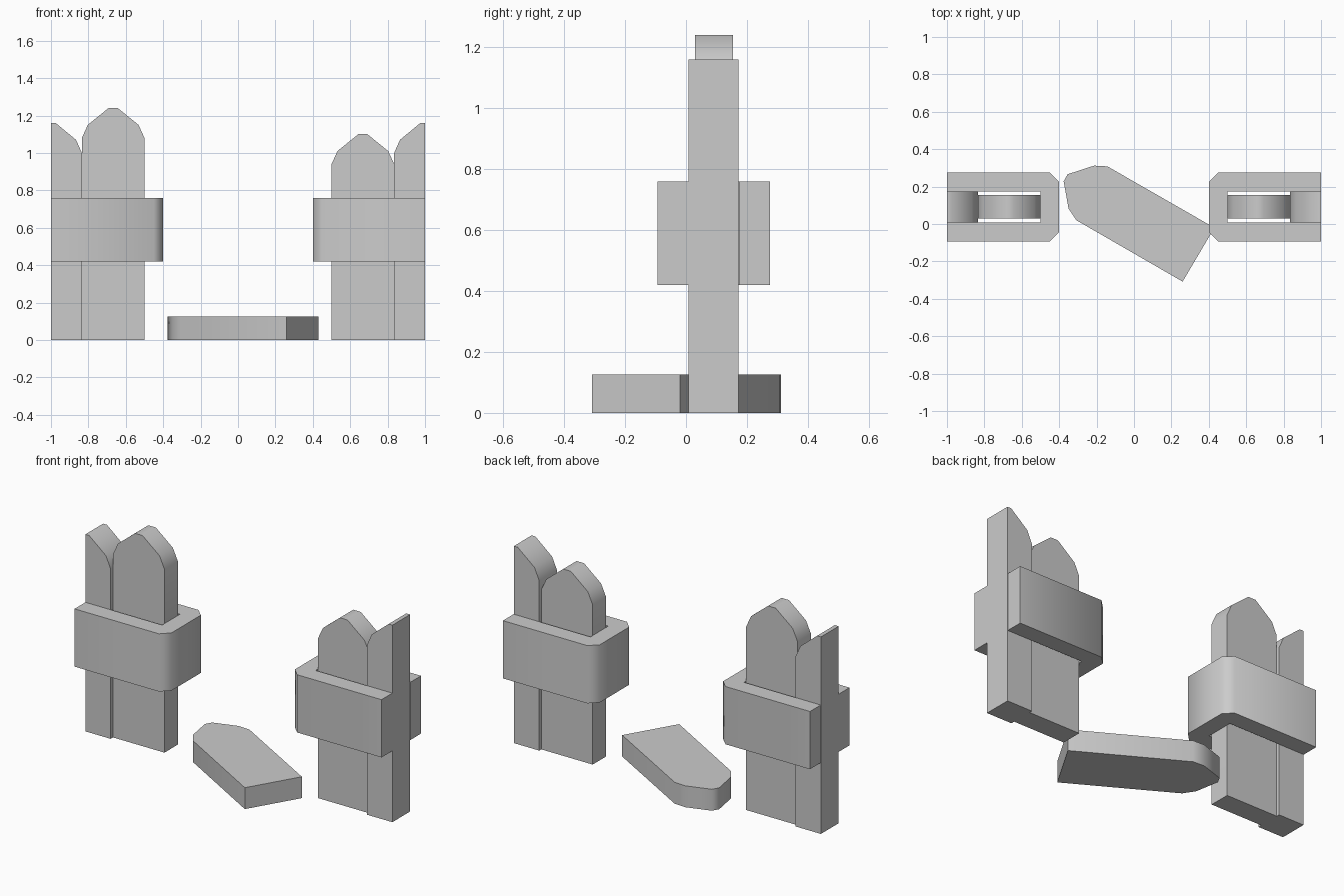
import bpy, bmesh
from mathutils import Vector

if "Cube" in bpy.data.objects:
    bpy.data.objects.remove(bpy.data.objects["Cube"])


def prism(name, profile, axis, start, end):
    """Extrude a 2D profile along 'Y' (points are x, z) or 'Z' (points are x, y)."""
    bm = bmesh.new()
    if axis == 'Y':
        verts = [bm.verts.new((a, start, b)) for a, b in profile]
        step = Vector((0, end - start, 0))
    else:
        verts = [bm.verts.new((a, b, start)) for a, b in profile]
        step = Vector((0, 0, end - start))
    face = bm.faces.new(verts)
    ext = bmesh.ops.extrude_face_region(bm, geom=[face])
    moved = [v for v in ext['geom'] if isinstance(v, bmesh.types.BMVert)]
    bmesh.ops.translate(bm, verts=moved, vec=step)
    bmesh.ops.recalc_face_normals(bm, faces=bm.faces)
    mesh = bpy.data.meshes.new(name)
    bm.to_mesh(mesh)
    bm.free()
    obj = bpy.data.objects.new(name, mesh)
    bpy.context.collection.objects.link(obj)
    # smooth the bevelled tips and corners, keep right angles sharp
    bpy.ops.object.select_all(action='DESELECT')
    obj.select_set(True)
    bpy.context.view_layer.objects.active = obj
    bpy.ops.object.shade_smooth_by_angle(angle=0.87)
    return obj


for side, sign, top in (("left", -1, 1.24), ("right", 1, 1.10)):
    def flip(points):
        return [(sign * a, b) for a, b in points]

    # full picket with pointed top
    picket = [(0.5, 0), (0.835, 0), (0.835, top - 0.16), (0.803, top - 0.09),
              (0.692, top), (0.643, top), (0.532, top - 0.09), (0.5, top - 0.16)]
    prism(side + "_picket", flip(picket), 'Y', 0.03, 0.154)

    # half picket, cut at the edge of the section
    half = [(0.835, 0), (1, 0), (1, 1.16), (0.975, 1.16),
            (0.866, 1.07), (0.835, 1.0)]
    prism(side + "_half_picket", flip(half), 'Y', 0.008, 0.173)

    # rail wrapped around the pickets, with chamfered end corners
    rail = [(1, -0.093), (0.45, -0.093), (0.402, -0.045), (0.402, 0.228),
            (0.45, 0.275), (1, 0.275), (1, 0.175), (0.5, 0.175),
            (0.5, 0.008), (1, 0.008)]
    prism(side + "_rail", flip(rail), 'Z', 0.42, 0.76)

# fallen picket lying on the ground
fallen = [(0.43, -0.02), (0.26, -0.308), (-0.308, 0.02), (-0.35, 0.083),
          (-0.376, 0.228), (-0.355, 0.266), (-0.213, 0.312), (-0.142, 0.308)]
prism("fallen_picket", fallen, 'Z', 0, 0.126)
